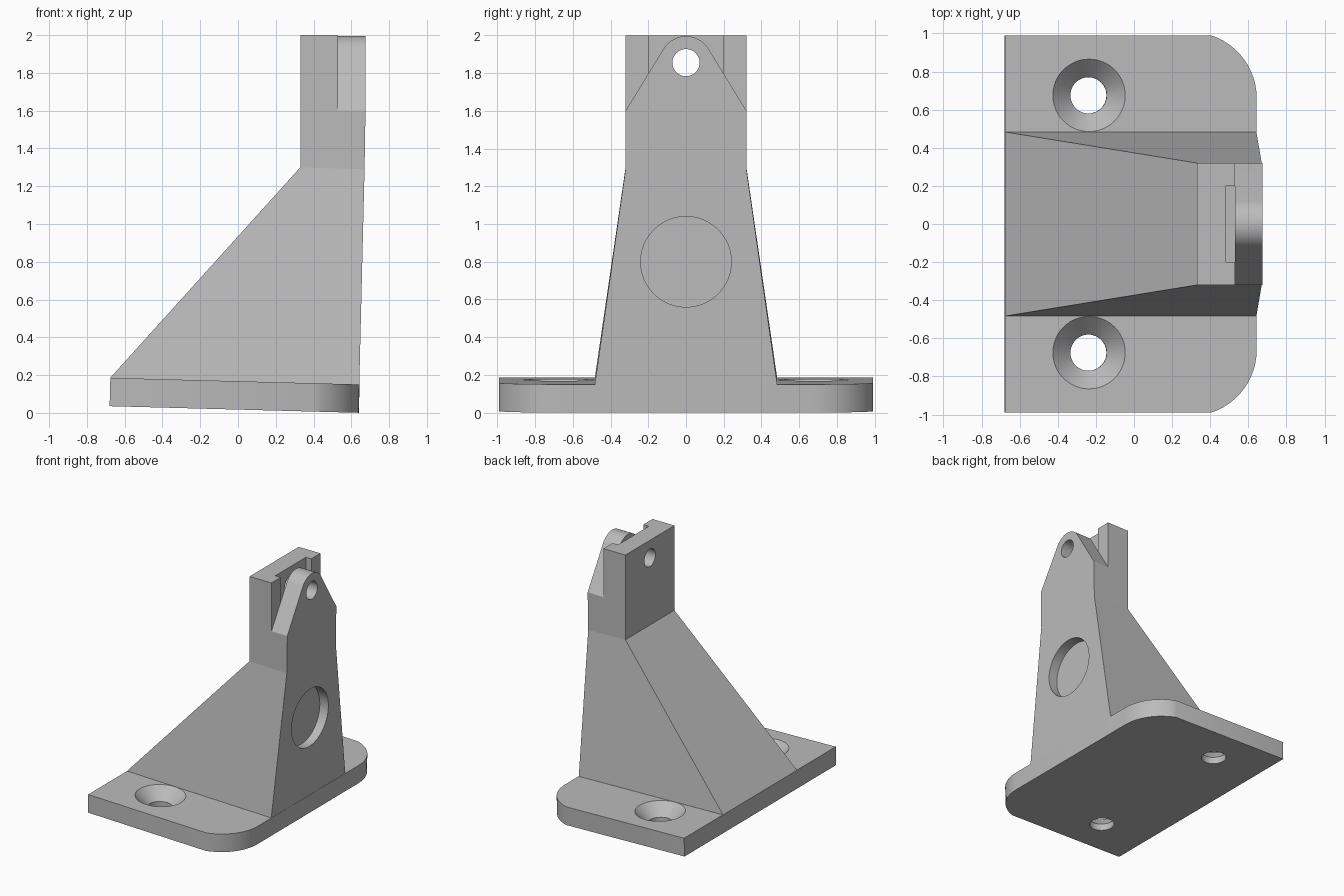
import bpy, bmesh, math
from mathutils import Matrix, Vector

if "Cube" in bpy.data.objects:
    bpy.data.objects.remove(bpy.data.objects["Cube"])

grey = bpy.data.materials.new("plain grey")
grey.use_nodes = True
colour = (0.5, 0.5, 0.5, 1)
grey.diffuse_color = colour
grey.node_tree.nodes["Principled BSDF"].inputs["Base Color"].default_value = colour


def make_object(name, bm):
    bmesh.ops.recalc_face_normals(bm, faces=bm.faces)
    mesh = bpy.data.meshes.new(name)
    bm.to_mesh(mesh)
    bm.free()
    mesh.materials.append(grey)
    obj = bpy.data.objects.new(name, mesh)
    bpy.context.collection.objects.link(obj)
    return obj


def prism(name, outline, offset):
    """Extrude a closed outline of 3D points along an offset."""
    bm = bmesh.new()
    face = bm.faces.new([bm.verts.new(p) for p in outline])
    out = bmesh.ops.extrude_face_region(bm, geom=[face])["geom"]
    bmesh.ops.translate(bm, vec=offset, verts=[v for v in out if isinstance(v, bmesh.types.BMVert)])
    return make_object(name, bm)


def cone(r1, r2, depth, matrix):
    bm = bmesh.new()
    bmesh.ops.create_cone(bm, cap_ends=True, segments=48, radius1=r1, radius2=r2,
                          depth=depth, matrix=matrix)
    return make_object("cutter", bm)


def cut(obj, *cutters):
    """Subtract each cutter, then delete it."""
    for cutter in cutters:
        cutter.hide_render = True
        mod = obj.modifiers.new("cut", 'BOOLEAN')
        mod.operation, mod.solver, mod.object = 'DIFFERENCE', 'EXACT', cutter
        graph = bpy.context.evaluated_depsgraph_get()
        mesh = bpy.data.meshes.new_from_object(obj.evaluated_get(graph))
        obj.modifiers.clear()
        obj.data = mesh
        bpy.data.objects.remove(cutter)


def smooth(obj):
    bpy.ops.object.select_all(action='DESELECT')
    obj.select_set(True)
    bpy.context.view_layer.objects.active = obj
    bpy.ops.object.shade_smooth_by_angle(angle=math.radians(25))


along_x = Matrix.Rotation(math.pi / 2, 4, 'Y')
thick = 0.15

# Base plate: two rounded corners, countersunk screw holes, slight tilt
corner = [(0.293 + 0.347 * math.cos(a), 0.66 + 0.347 * math.sin(a))
          for a in (math.radians(72) * i / 12 for i in range(13))]
outline = [(-0.68, -0.99, 0)] + [(x, -y, 0) for x, y in reversed(corner)]
outline += [(x, y, 0) for x, y in corner] + [(-0.68, 0.99, 0)]
base = prism("base_plate", outline, (0, 0, thick))
for side in (-1, 1):
    spot = Vector((-0.24, side * 0.675, 0))
    cut(base,
        cone(0.095, 0.095, 1, Matrix.Translation(spot)),
        cone(0.095, 0.21, 0.115, Matrix.Translation(spot + Vector((0, 0, thick - 0.0375)))))
base.data.transform(Matrix.Translation((0, 0, 0.0175)) @ Matrix.Rotation(0.0265, 4, 'Y'))

# Tapered body with a round pocket in its upright face
bm = bmesh.new()
for x, y, z in ((-0.677, 0.483, 0.185), (0.642, 0.483, 0.15),
                (0.33, 0.32, 1.3), (0.67, 0.32, 1.29)):
    for side in (-1, 1):
        bm.verts.new((x, side * y, z))
bmesh.ops.convex_hull(bm, input=bm.verts)
bmesh.ops.dissolve_limit(bm, angle_limit=0.01, verts=bm.verts, edges=bm.edges)
body = make_object("tapered_body", bm)
cut(body, cone(0.24, 0.24, 0.3, Matrix.Translation((0.73, 0, 0.8)) @ along_x))

# Neck and back wall with a slot behind the lug
profile = [(0.33, 1.3), (0.67, 1.29), (0.675, 1.6), (0.53, 1.6), (0.53, 2), (0.33, 2)]
neck = prism("neck_wall", [(x, -0.32, z) for x, z in profile], (0, 0.64, 0))
slot = prism("cutter", [(0.48, -0.2, 1.6), (0.6, -0.2, 1.6), (0.6, 0.2, 1.6), (0.48, 0.2, 1.6)],
             (0, 0, 0.6))

# Lug: triangle with a rounded tip
pin_z = 1.855
tip = [(0.14 * math.cos(a), pin_z + 0.14 * math.sin(a))
       for a in (math.radians(32 + 116 * i / 20) for i in range(21))]
points = [(-0.32, 1.6), (0.32, 1.6)] + tip
lug = prism("pin_lug", [(0.53, y, z) for y, z in points], (0.145, 0, 0))


# Pin hole through lug and wall
def pin_hole():
    return cone(0.072, 0.072, 1, Matrix.Translation((0.5, 0, pin_z)) @ along_x)


cut(neck, slot, pin_hole())
cut(lug, pin_hole())

for part in (base, body, neck, lug):
    smooth(part)
